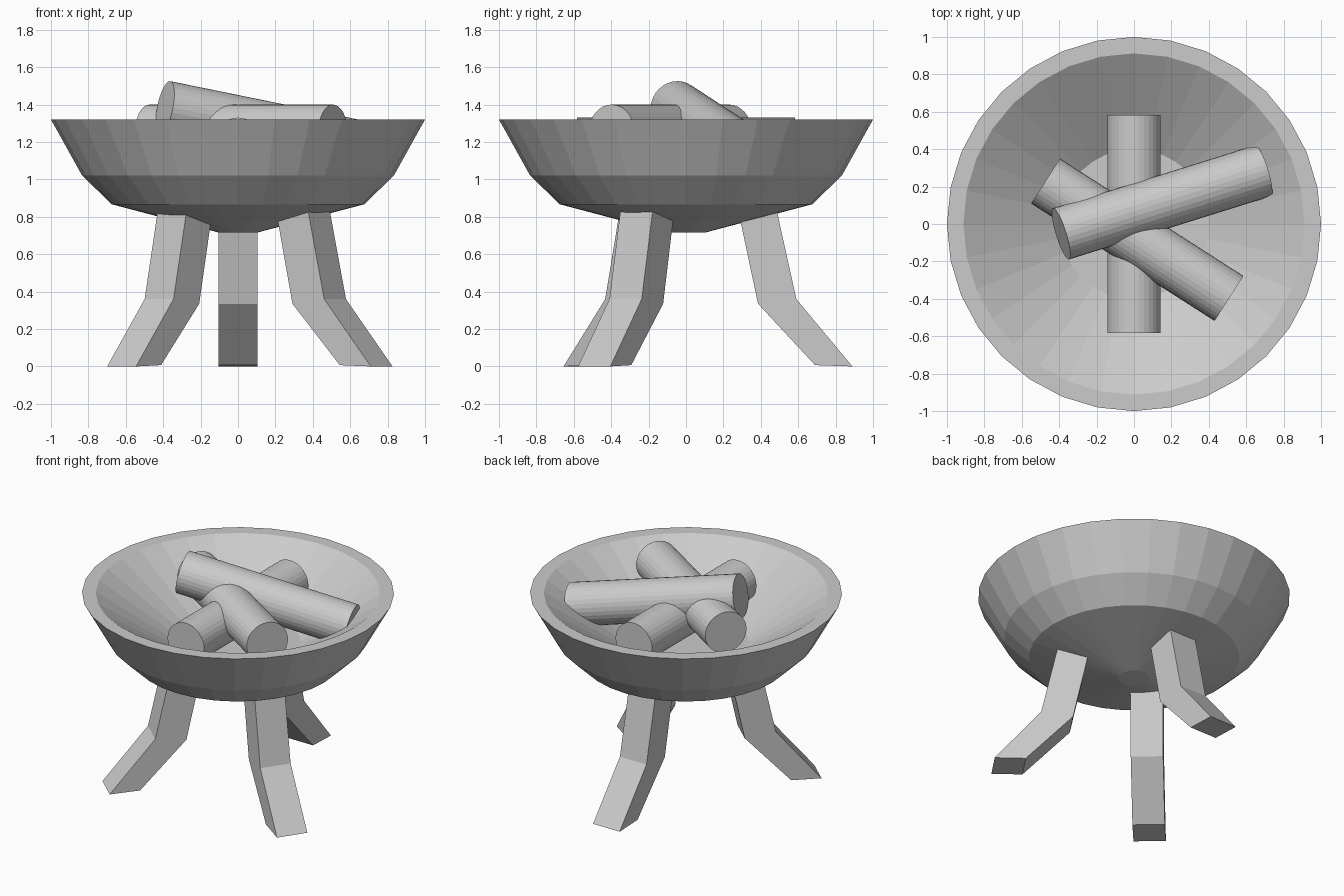
import bpy, bmesh
from math import cos, sin, pi, radians
from mathutils import Vector

if "Cube" in bpy.data.objects:
    bpy.data.objects.remove(bpy.data.objects["Cube"])


def make_object(name, bm):
    bmesh.ops.recalc_face_normals(bm, faces=bm.faces)
    mesh = bpy.data.meshes.new(name)
    bm.to_mesh(mesh)
    bm.free()
    obj = bpy.data.objects.new(name, mesh)
    bpy.context.collection.objects.link(obj)
    return obj


def lathe(name, profile, sides=32):
    bm = bmesh.new()
    rings = [[bm.verts.new((r * cos(2 * pi * i / sides), r * sin(2 * pi * i / sides), z))
              for i in range(sides)] for r, z in profile]
    for a, b in zip(rings, rings[1:]):
        for i in range(sides):
            j = (i + 1) % sides
            bm.faces.new((a[i], a[j], b[j], b[i]))
    bm.faces.new(rings[0])
    bm.faces.new(rings[-1])
    return make_object(name, bm)


def log(name, start, end, radius=0.143):
    start, end = Vector(start), Vector(end)
    axis = end - start
    bm = bmesh.new()
    bmesh.ops.create_cone(bm, cap_ends=True, segments=32, radius1=radius,
                          radius2=radius, depth=axis.length)
    obj = make_object(name, bm)
    obj.location = (start + end) / 2
    obj.rotation_mode = 'QUATERNION'
    obj.rotation_quaternion = axis.to_track_quat('Z', 'Y')
    return obj


def leg(name, angle, offset, half_width=0.104):
    # Bent side profile (distance out, height), outer and inner edges
    outer = [(0.89, 0.0), (0.59, 0.36), (0.464, 0.93)]
    inner = [(0.69, 0.007), (0.385, 0.335), (0.265, 0.9)]
    bm = bmesh.new()
    sections = []
    for o, i in zip(outer, inner):
        sections.append([bm.verts.new((r, w, z)) for (r, z), w in
                         ((o, -half_width), (o, half_width), (i, half_width), (i, -half_width))])
    for a, b in zip(sections, sections[1:]):
        for k in range(4):
            m = (k + 1) % 4
            bm.faces.new((a[k], a[m], b[m], b[k]))
    bm.faces.new(sections[0])
    bm.faces.new(sections[-1])
    obj = make_object(name, bm)
    obj.rotation_euler.z = radians(angle)
    obj.location = (offset[0], offset[1], 0)
    return obj


# Thick bowl: outside from the base up, over the rim, down to the inner floor
lathe("bowl", [(0.1, 0.715), (0.675, 0.867), (0.833, 1.02), (1.0, 1.32),
               (0.912, 1.32), (0.4, 0.98)])

# Three splayed legs
leg("back_leg", 90, (0, 0))
leg("right_leg", -34, (0.03, 0.007))
leg("left_leg", 228, (-0.027, 0.076))

# Stacked logs
log("bottom_log", (0, -0.583, 1.187), (0, 0.583, 1.187))
log("middle_log", (-0.473, 0.23, 1.257), (0.508, -0.398, 1.257))
log("top_log", (-0.39, -0.053, 1.385), (0.69, 0.285, 1.165))
